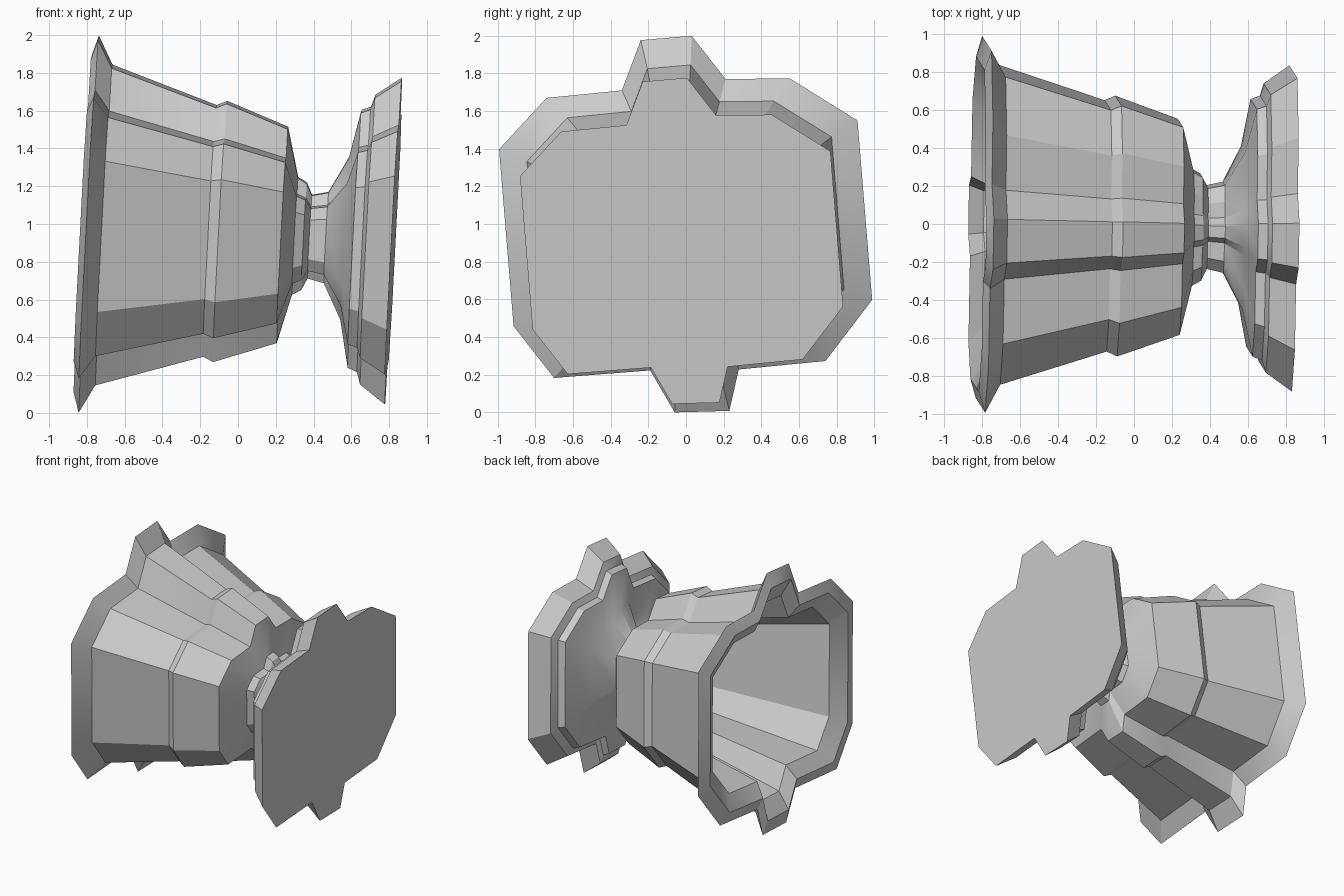
import bpy, bmesh, math
from mathutils import Vector

cube = bpy.data.objects.get("Cube")
if cube:
    bpy.data.objects.remove(cube, do_unlink=True)

# Plain grey material
grey = bpy.data.materials.new("light_grey")
grey.use_nodes = True
colour = (0.6, 0.6, 0.6, 1.0)
grey.diffuse_color = colour
grey.node_tree.nodes["Principled BSDF"].inputs["Base Color"].default_value = colour

# Lobed cross-section (y, z) at full size
SECTION = [(-0.24, 0.98), (0.03, 1.003), (0.21, 0.773), (0.55, 0.777),
           (0.91, 0.553), (0.988, -0.40), (0.74, -0.725), (0.28, -0.77),
           (0.23, -0.99), (-0.06, -0.998), (-0.19, -0.775), (-0.70, -0.815),
           (-0.915, -0.54), (-0.992, 0.40), (-0.74, 0.673), (-0.34, 0.713)]

# Profile along the axis (x, size): from the foot to the rim, then inside
FOOT = [(0.823, 0.866), (0.687, 0.768), (0.667, 0.703), (0.617, 0.683),
        (0.565, 0.432), (0.467, 0.242)]
STEM = [(0.38, 0.222), (0.35, 0.285), (0.302, 0.3125)]
BOWL = [(0.235, 0.5735), (-0.094, 0.692), (-0.149, 0.667), (-0.71, 0.85)]
RIM = [(-0.79, 1.0), (-0.823, 0.89)]
INSIDE = [(-0.75, 0.755), (0.20, 0.49)]

# The whole axis leans slightly down and sideways, so every ring is tilted with it
TILT = math.radians(3.05)
YAW = 0.0135
UP = Vector((math.sin(TILT), 0, math.cos(TILT)))
SIDE = Vector((YAW, 1, 0))


def add_ring(bm, x, size):
    along = x + 0.79
    centre = Vector((x, -YAW * along, 0.997 - 0.055 * along))
    return [bm.verts.new(centre + SIDE * (y * size) + UP * (z * size))
            for y, z in SECTION]


# Hollow goblet lofted through the rings
bm = bmesh.new()
rings = [add_ring(bm, x, s) for x, s in FOOT + STEM + BOWL + RIM + INSIDE]
count = len(SECTION)
for a, b in zip(rings, rings[1:]):
    for i in range(count):
        j = (i + 1) % count
        bm.faces.new((a[i], a[j], b[j], b[i]))
bm.faces.new(rings[0])
bm.faces.new(rings[-1])
bmesh.ops.recalc_face_normals(bm, faces=bm.faces)

mesh = bpy.data.meshes.new("lobed_goblet")
bm.to_mesh(mesh)
bm.free()
mesh.materials.append(grey)
goblet = bpy.data.objects.new("lobed_goblet", mesh)
bpy.context.collection.objects.link(goblet)

# Smooth the soft bends, keep the facets sharp
bpy.ops.object.select_all(action='DESELECT')
goblet.select_set(True)
bpy.context.view_layer.objects.active = goblet
bpy.ops.object.shade_smooth_by_angle(angle=math.radians(26))
